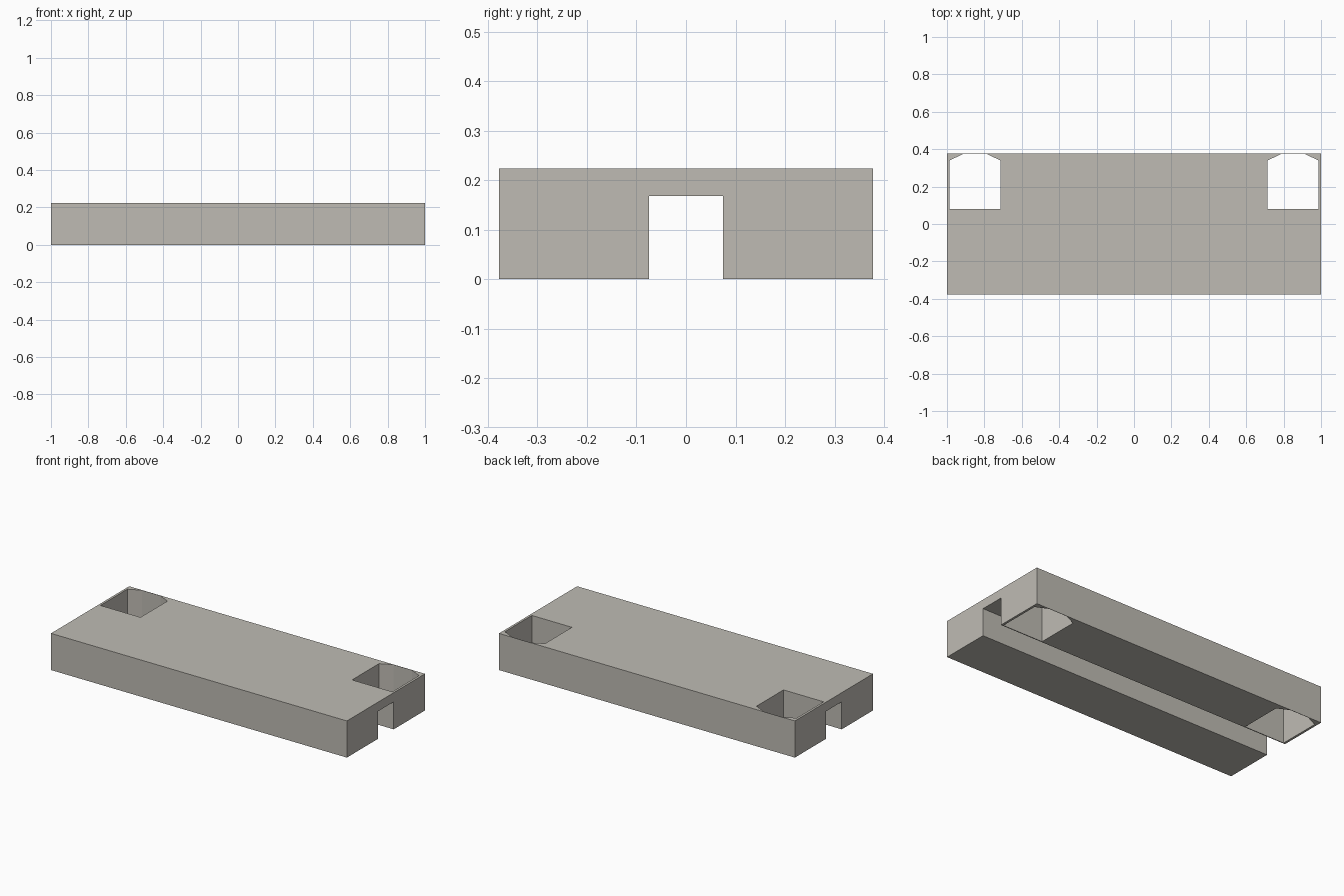
import bpy
import bmesh

cube = bpy.data.objects.get("Cube")
if cube:
    bpy.data.objects.remove(cube, do_unlink=True)

LENGTH, DEPTH, HEIGHT = 2.0, 0.754, 0.224

stone = bpy.data.materials.new("warm_grey")
stone.use_nodes = True
colour = (0.52, 0.50, 0.455, 1)
stone.diffuse_color = colour
stone.node_tree.nodes["Principled BSDF"].inputs["Base Color"].default_value = colour


def prism(name, outline, offset):
    """Extrude a closed outline along an offset vector."""
    bm = bmesh.new()
    face = bm.faces.new([bm.verts.new(p) for p in outline])
    new = bmesh.ops.extrude_face_region(bm, geom=[face])["geom"]
    moved = [v for v in new if isinstance(v, bmesh.types.BMVert)]
    bmesh.ops.translate(bm, vec=offset, verts=moved)
    bmesh.ops.recalc_face_normals(bm, faces=bm.faces)
    mesh = bpy.data.meshes.new(name)
    bm.to_mesh(mesh)
    bm.free()
    mesh.materials.append(stone)
    obj = bpy.data.objects.new(name, mesh)
    bpy.context.collection.objects.link(obj)
    return obj


# Slab with a channel running along its underside
half, groove, roof = DEPTH / 2, 0.075, 0.168
profile = [(-half, 0), (-groove, 0), (-groove, roof), (groove, roof),
           (groove, 0), (half, 0), (half, HEIGHT), (-half, HEIGHT)]
slab = prism("slab", [(-LENGTH / 2, y, z) for y, z in profile], (LENGTH, 0, 0))

# Chamfered through holes at the two back corners
hole = [(0.715, 0.08), (0.986, 0.08), (0.986, 0.34),
        (0.912, 0.375), (0.788, 0.375), (0.715, 0.34)]
for side, label in ((1, "left"), (-1, "right")):
    cutter = prism(label + "_hole_cutter",
                   [(side * x, y, -0.1) for x, y in hole], (0, 0, HEIGHT + 0.2))
    cutter.hide_render = True
    cut = slab.modifiers.new(label + "_hole", 'BOOLEAN')
    cut.operation = 'DIFFERENCE'
    cut.solver = 'EXACT'
    cut.object = cutter
    bpy.context.view_layer.objects.active = slab
    bpy.ops.object.modifier_apply(modifier=cut.name)
    bpy.data.objects.remove(cutter, do_unlink=True)
